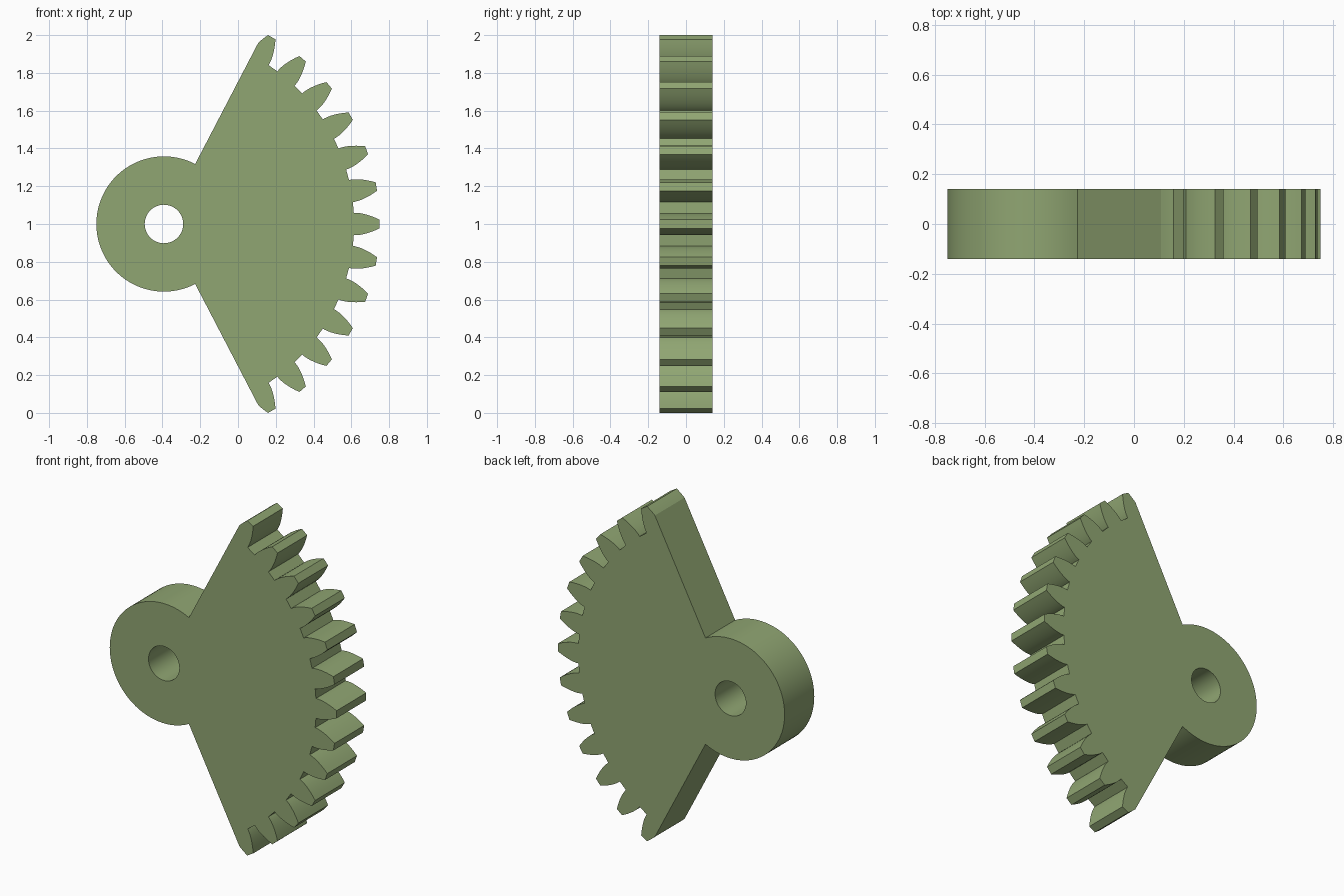
import bpy, bmesh
from math import sin, cos, tan, acos, radians, sqrt

if "Cube" in bpy.data.objects:
    bpy.data.objects.remove(bpy.data.objects["Cube"])

# Gear proportions: 13 teeth of a 36-tooth wheel, 20 degree involute flanks
SIDE_TEETH, PITCH = 6, radians(10)
R_TIP = 1.142
R_PITCH, R_ROOT = R_TIP * 36 / 38, R_TIP * 33.5 / 38
R_BASE = R_PITCH * cos(radians(20))
R_HUB, R_HOLE, HALF_T = 0.358, 0.102, 0.14
CX, CZ = 0.75 - R_TIP, 1.0


def inv(r):
    a = acos(min(1.0, R_BASE / r))
    return tan(a) - a


def half_angle(r):
    return PITCH / 4 + inv(R_PITCH) - inv(max(r, R_BASE))


def polar(r, a):
    return (CX + r * cos(a), -HALF_T, CZ + r * sin(a))


# Tooth flank radii, from root to tip
flank = [R_ROOT] + [R_BASE + (R_TIP - R_BASE) * i / 6 for i in range(7)]
end_flank = [R_PITCH + (R_TIP - R_PITCH) * i / 4 for i in range(5)]

# Toothed edge, running from the lowest tooth to the highest
outline = []
for k in range(-SIDE_TEETH, SIDE_TEETH + 1):
    rise = end_flank if k == -SIDE_TEETH else flank
    fall = end_flank if k == SIDE_TEETH else flank
    outline += [polar(r, k * PITCH - half_angle(r)) for r in rise]
    outline += [polar(r, k * PITCH + half_angle(r)) for r in reversed(fall)]

# Hub arc, joined to the teeth by straight radial sides
edge = SIDE_TEETH * PITCH + PITCH / 4
sweep = radians(360) - 2 * edge
outline += [polar(R_HUB, edge + sweep * i / 56) for i in range(57)]
hole = [polar(R_HOLE, radians(360) * i / 48) for i in range(48)]

# Fill the profile around the bore and extrude it
bm = bmesh.new()
edges = []
for loop in (outline, hole):
    vs = [bm.verts.new(p) for p in loop]
    edges += [bm.edges.new((v, vs[(i + 1) % len(vs)])) for i, v in enumerate(vs)]
bmesh.ops.triangle_fill(bm, use_beauty=True, use_dissolve=False, edges=edges)
ext = bmesh.ops.extrude_face_region(bm, geom=bm.faces[:], use_keep_orig=True)
top = [g for g in ext["geom"] if isinstance(g, bmesh.types.BMVert)]
bmesh.ops.translate(bm, verts=top, vec=(0, 2 * HALF_T, 0))
bmesh.ops.recalc_face_normals(bm, faces=bm.faces[:])
mesh = bpy.data.meshes.new("sector_gear")
bm.to_mesh(mesh)
bm.free()

gear = bpy.data.objects.new("sector_gear", mesh)
bpy.context.collection.objects.link(gear)
mat = bpy.data.materials.new("green")
mat.diffuse_color = (0.28, 0.38, 0.17, 1)
mat.use_nodes = True
mat.node_tree.nodes["Principled BSDF"].inputs["Base Color"].default_value = mat.diffuse_color
mesh.materials.append(mat)

# Smooth hub and flanks, sharp corners
bpy.context.view_layer.objects.active = gear
gear.select_set(True)
bpy.ops.object.shade_smooth_by_angle(angle=radians(20))
